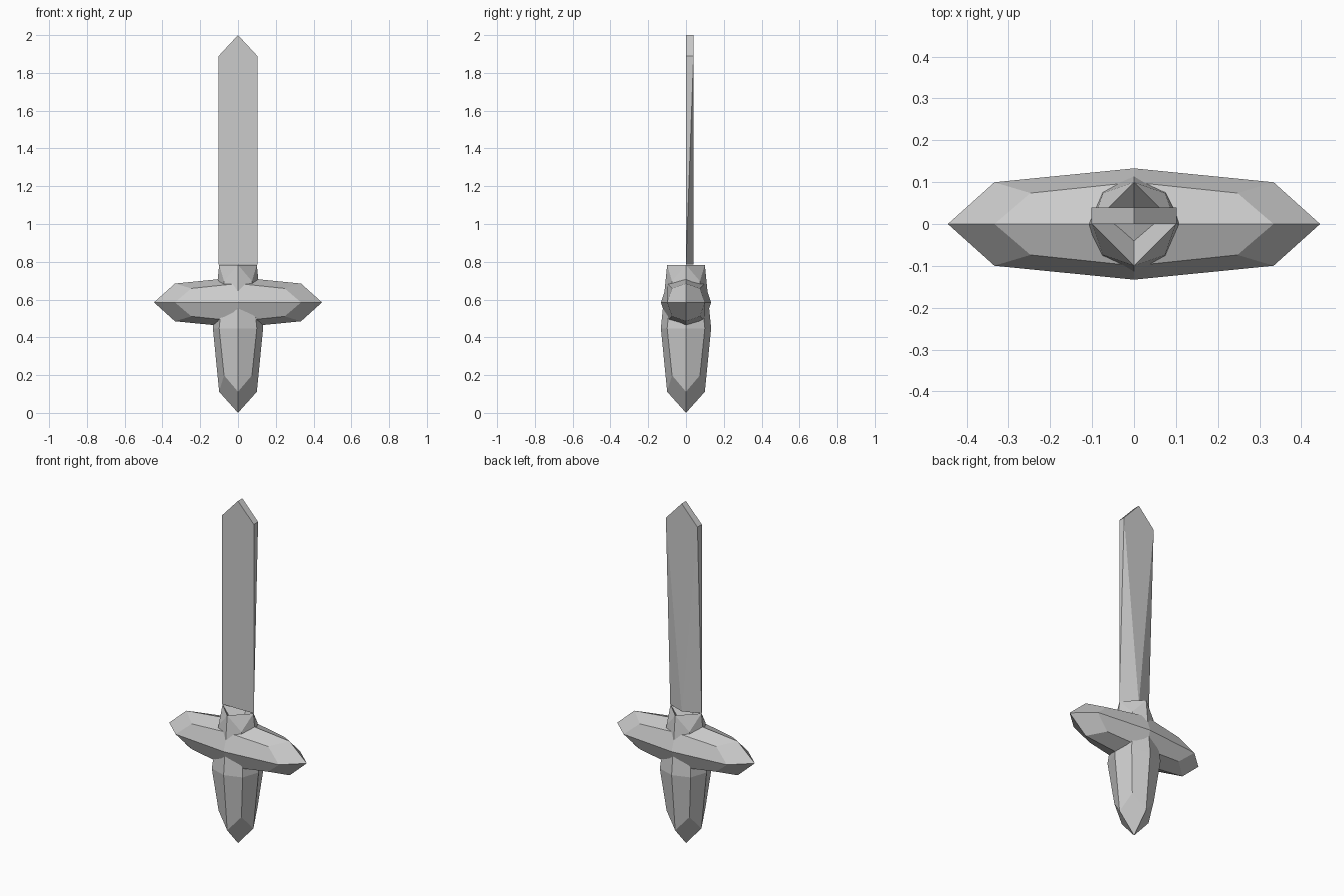
import bpy, bmesh
from mathutils import Vector

if "Cube" in bpy.data.objects:
    bpy.data.objects.remove(bpy.data.objects["Cube"])


def finish(bm, name):
    bmesh.ops.recalc_face_normals(bm, faces=bm.faces)
    mesh = bpy.data.meshes.new(name)
    bm.to_mesh(mesh)
    bm.free()
    obj = bpy.data.objects.new(name, mesh)
    bpy.context.collection.objects.link(obj)
    return obj


def faceted_spindle(half, centre):
    """Cube rounded by one subdivision step: 24 kite-shaped facets."""
    bm = bmesh.new()
    bmesh.ops.create_cube(bm, size=2)
    bmesh.ops.subdivide_edges(bm, edges=bm.edges[:], cuts=1, use_grid_fill=True)
    pull = {1: 1.0, 2: 0.75, 3: 5 / 9}   # face, edge and corner points
    for v in bm.verts:
        k = pull[sum(abs(c) > 0.5 for c in v.co)]
        v.co = Vector([c * k * h for c, h in zip(v.co, half)]) + Vector(centre)
    return bm


# Crossguard
finish(faceted_spindle((0.445, 0.133, 0.133), (0, 0, 0.585)), "crossguard")

# Grip, with its top point pushed in to form a notched socket for the blade
bm = faceted_spindle((0.133, 0.133, 0.448), (0, 0, 0.448))
top = max(bm.verts, key=lambda v: v.co.z)
for f in list(top.link_faces):
    rim = [e.other_vert(top) for e in top.link_edges if e in f.edges[:]]
    bmesh.utils.face_split(f, rim[0], rim[1])
top.co.z = 0.65
finish(bm, "grip")

# Blade: flat front, back ridge narrowing to a point at the socket
bm = bmesh.new()
W, T, Z0, Z1 = 0.102, 0.04, 0.785, 1.89
f0, f1, f2, f3, f4 = [bm.verts.new((x, 0, z)) for x, z in
                      ((-W, Z0), (W, Z0), (W, Z1), (0, 2), (-W, Z1))]
b0, b2, b3, b4 = [bm.verts.new((x, T, z)) for x, z in
                  ((0, Z0), (W, Z1), (0, 2), (-W, Z1))]
for face in ((f0, f1, f2, f3, f4), (b0, b4, b3, b2), (f0, b0, f1),
             (f1, b0, b2), (f1, b2, f2), (f0, f4, b4), (f0, b4, b0),
             (f2, b2, b3, f3), (f3, b3, b4, f4)):
    bm.faces.new(face)
finish(bm, "blade")
